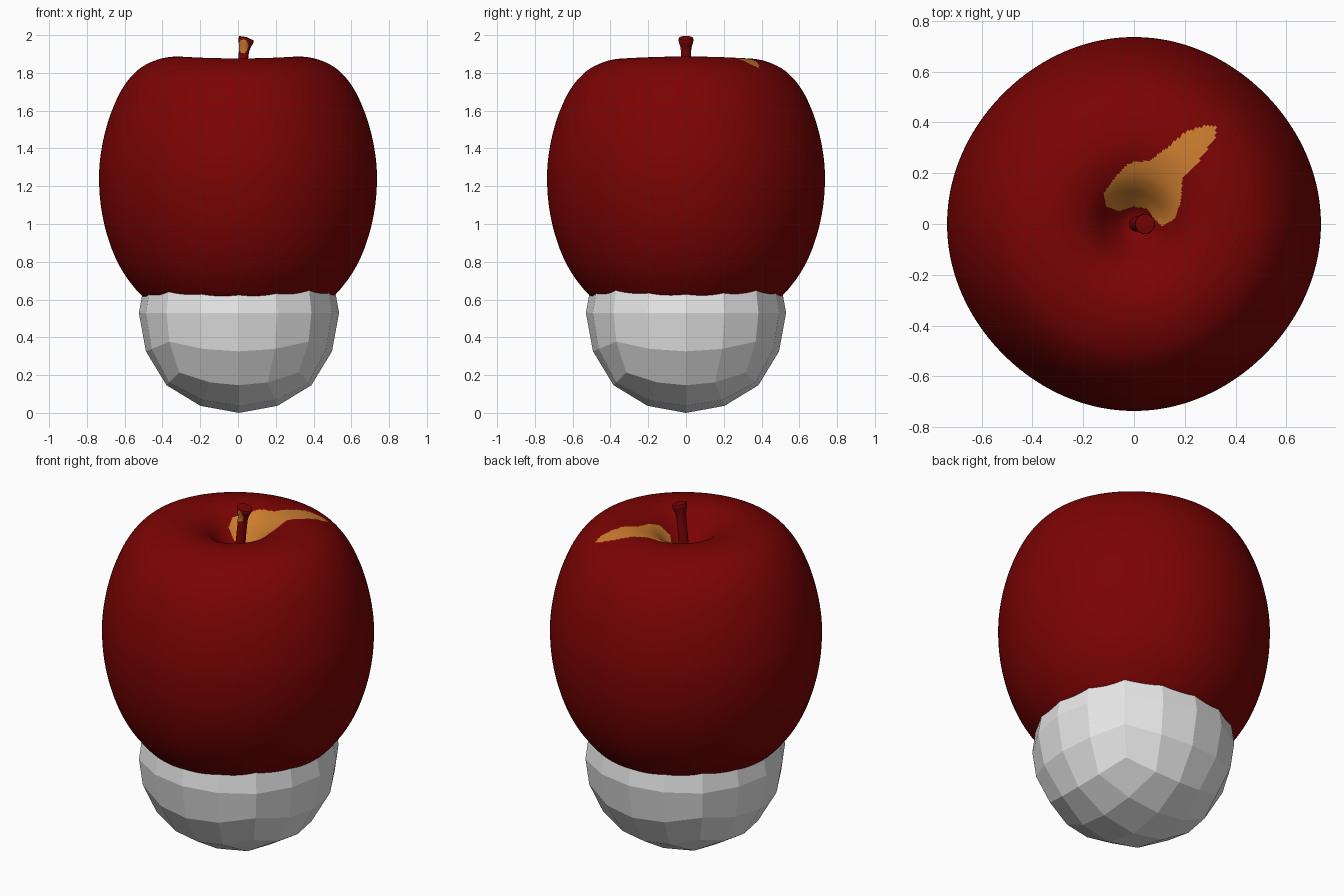
import bpy, bmesh, math
from mathutils import Vector

if "Cube" in bpy.data.objects:
    bpy.data.objects.remove(bpy.data.objects["Cube"])


def material(name, rgb):
    m = bpy.data.materials.new(name)
    m.diffuse_color = (*rgb, 1)
    m.use_nodes = True
    m.node_tree.nodes["Principled BSDF"].inputs["Base Color"].default_value = m.diffuse_color
    return m


RED = material("apple red", (0.20, 0.001, 0.001))
ORANGE = material("warm orange", (0.60, 0.205, 0.028))
WHITE = material("plain white", (0.8, 0.8, 0.8))


def smooth_curve(points, steps):
    """Catmull-Rom interpolation through the given points."""
    pts = [Vector(p) for p in points]
    ext = [2 * pts[0] - pts[1]] + pts + [2 * pts[-1] - pts[-2]]
    out = []
    for i in range(1, len(ext) - 2):
        a, b, c, d = ext[i - 1:i + 3]
        for k in range(steps):
            t = k / steps
            out.append(0.5 * (2 * b + (c - a) * t + (2 * a - 5 * b + 4 * c - d) * t * t
                              + (3 * b - a - 3 * c + d) * t ** 3))
    return out + [pts[-1]]


def finish(bm, name, mats, smooth):
    bmesh.ops.recalc_face_normals(bm, faces=bm.faces)
    me = bpy.data.meshes.new(name)
    for f in bm.faces:
        f.smooth = smooth
    bm.to_mesh(me)
    bm.free()
    for m in mats:
        me.materials.append(m)
    ob = bpy.data.objects.new(name, me)
    bpy.context.collection.objects.link(ob)
    return ob


def loft(rings, first_tip, last_tip):
    """Join rings of points with quads and close both ends with fans."""
    bm = bmesh.new()
    vr = [[bm.verts.new(p) for p in ring] for ring in rings]
    n = len(vr[0])
    for a, b in zip(vr, vr[1:]):
        for i in range(n):
            bm.faces.new((a[i], a[(i + 1) % n], b[(i + 1) % n], b[i]))
    for ring, tip in ((vr[0], first_tip), (vr[-1], last_tip)):
        t = bm.verts.new(tip)
        for i in range(n):
            bm.faces.new((ring[i], ring[(i + 1) % n], t))
    return bm


def inside(x, y, poly):
    hit = False
    for (x1, y1), (x2, y2) in zip(poly, poly[1:] + poly[:1]):
        if (y1 > y) != (y2 > y) and x < (x2 - x1) * (y - y1) / (y2 - y1) + x1:
            hit = not hit
    return hit


# Faceted ball at the bottom: a cube grid pushed out to a slightly boxy sphere
R = 0.53
bm = bmesh.new()
bmesh.ops.create_cube(bm, size=2)
bmesh.ops.subdivide_edges(bm, edges=bm.edges[:], cuts=3, use_grid_fill=True)
for v in bm.verts:
    d = Vector([math.tan(c * math.pi / 4) for c in v.co]).normalized()
    boxy = 1 - max(abs(c) for c in d)
    v.co = d * (R + 0.042 * boxy) + Vector((0.005, 0, R))
finish(bm, "faceted_ball", [WHITE], False)

# Apple body: lathed profile with a stem dimple and a slightly squared section
profile = smooth_curve([
    (0.0, 1.70), (0.05, 1.714), (0.10, 1.762), (0.15, 1.818), (0.20, 1.854),
    (0.27, 1.877), (0.34, 1.881), (0.42, 1.867), (0.50, 1.832), (0.56, 1.783),
    (0.612, 1.715), (0.653, 1.635), (0.69, 1.535), (0.72, 1.41), (0.735, 1.28),
    (0.730, 1.13), (0.706, 0.99), (0.665, 0.86), (0.617, 0.76), (0.562, 0.68),
    (0.495, 0.61), (0.40, 0.57), (0.25, 0.56), (0.0, 0.60)], 9)
SEG = 256
rings = []
for p in profile[1:-1]:
    ring = []
    for i in range(SEG):
        a = 2 * math.pi * i / SEG
        w = min(1, max(0, p[0] / 0.5))
        r = p[0] * (1 - 0.006 * w * (1 - math.cos(4 * a)))
        top = min(1, max(0, (p[1] - 1.6) / 0.25))
        z = p[1] + 0.005 * top * min(1, p[0] / 0.2) * math.cos(2 * a)
        ring.append((r * math.cos(a), r * math.sin(a), z))
    rings.append(ring)
bm = loft(rings, (0, 0, 1.70), (0, 0, 0.60))

# Orange patch running out of the dimple, chosen by its outline from above
patch = [(-.12, .12), (-.07, .19), (-.02, .24), (.06, .25), (.13, .30), (.20, .36),
         (.28, .39), (.325, .385), (.32, .34), (.25, .24), (.19, .18), (.185, .09),
         (.16, .02), (.11, -.01), (.08, .02), (.05, .06), (0, .07), (-.06, .05),
         (-.11, .07)]
for f in bm.faces:
    c = f.calc_center_median()
    f.material_index = int(c.z > 1.6 and inside(c.x, c.y, patch))
finish(bm, "apple_body", [RED, ORANGE], True)

# Stem: leaning tube with a flared, tilted tip (x, z, radius)
path = smooth_curve([(0.010, 1.67, .032), (0.016, 1.76, .027), (0.028, 1.88, .026),
                     (0.034, 1.93, .029), (0.042, 1.968, .039), (0.044, 1.984, .038)], 8)
rings = []
for k, (x, z, r) in enumerate(path):
    tilt = -0.3 * k / (len(path) - 1)
    rings.append([(x + r * math.cos(a), r * math.sin(a), z + tilt * r * math.cos(a))
                  for a in (2 * math.pi * i / 32 for i in range(32))])
bm = loft(rings, (0.010, 0, 1.67), (0.044, 0, 1.990))
# Small oval orange spot on the front left of the stem
for f in bm.faces:
    c = f.calc_center_median()
    oval = ((c.x - 0.028) / 0.026) ** 2 + ((c.z - 1.94) / 0.037) ** 2
    f.material_index = int(c.y < -0.008 and oval < 1)
stem = finish(bm, "stem", [RED, ORANGE], True)
bpy.context.view_layer.objects.active = stem
stem.select_set(True)
bpy.ops.object.shade_smooth_by_angle(angle=math.radians(40))
